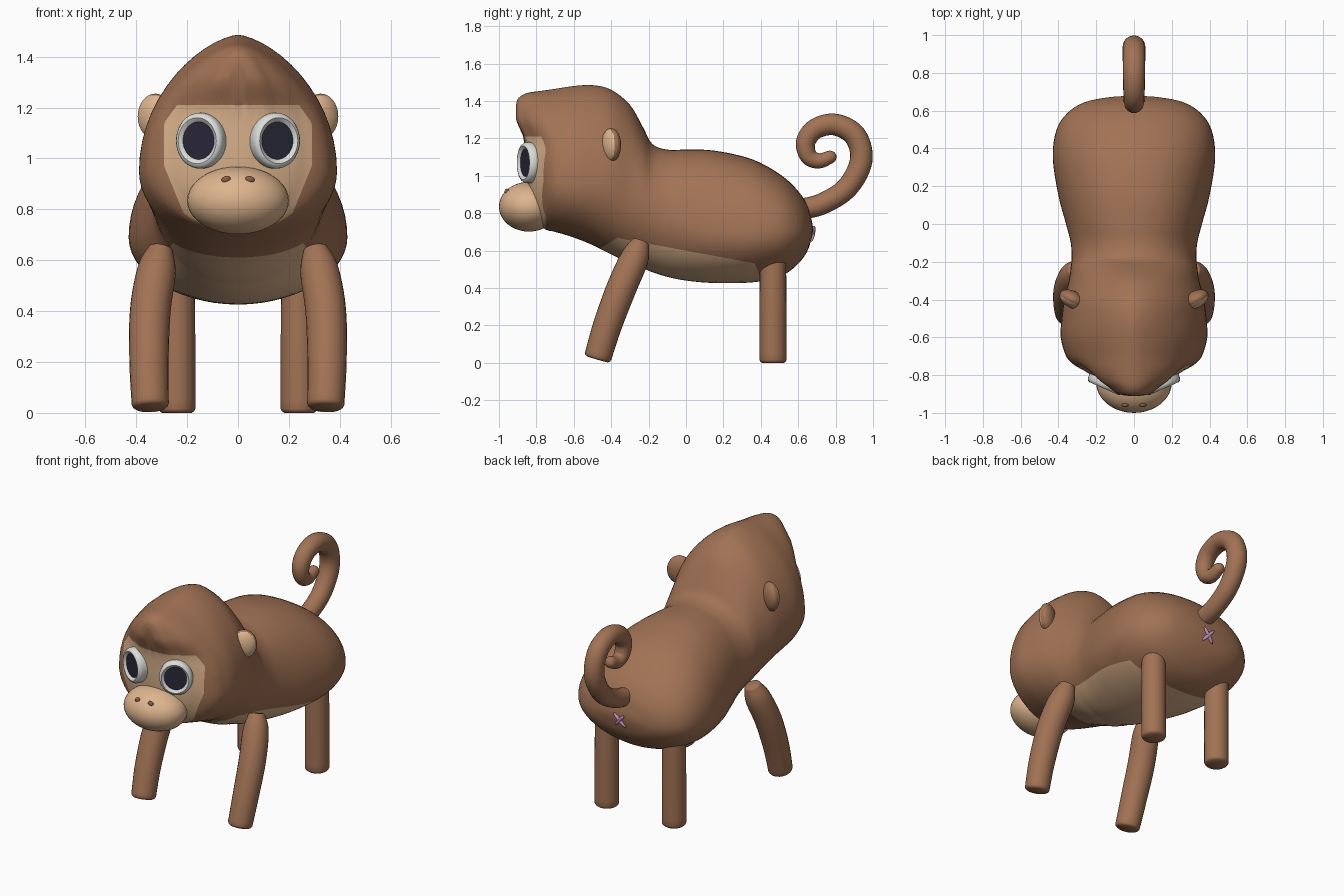
import bpy, bmesh, math
from mathutils import Vector, Matrix

if "Cube" in bpy.data.objects:
    bpy.data.objects.remove(bpy.data.objects["Cube"])


def material(name, rgb):
    m = bpy.data.materials.new(name)
    m.diffuse_color = (*rgb, 1)
    m.use_nodes = True
    m.node_tree.nodes["Principled BSDF"].inputs["Base Color"].default_value = m.diffuse_color
    return m


BROWN = material("brown fur", (0.36, 0.17, 0.09))
TAN = material("tan skin", (0.73, 0.46, 0.27))
WHITE = material("eye white", (0.72, 0.72, 0.70))
DARK = material("dark pupil", (0.022, 0.02, 0.04))
NOSE = material("nostril brown", (0.27, 0.11, 0.055))
PINK = material("pink", (0.60, 0.30, 0.56))


def finish(bm, name, mats, angle=50):
    bmesh.ops.recalc_face_normals(bm, faces=bm.faces)
    me = bpy.data.meshes.new(name)
    bm.to_mesh(me)
    bm.free()
    ob = bpy.data.objects.new(name, me)
    bpy.context.collection.objects.link(ob)
    for m in mats:
        me.materials.append(m)
    bpy.ops.object.select_all(action='DESELECT')
    ob.select_set(True)
    bpy.context.view_layer.objects.active = ob
    bpy.ops.object.shade_smooth_by_angle(angle=math.radians(angle))
    return ob


def spline(pts, n):
    """Smooth samples through a list of equal-length tuples."""
    out = []
    for i in range(len(pts) - 1):
        a, b, c, d = (pts[max(0, min(len(pts) - 1, i + k))] for k in (-1, 0, 1, 2))
        for s in range(n):
            t = s / n
            out.append([0.5 * (2 * q + (r - p) * t + (2 * p - 5 * q + 4 * r - w) * t * t
                               + (3 * q - p - 3 * r + w) * t ** 3)
                        for p, q, r, w in zip(a, b, c, d)])
    return out + [list(pts[-1])]


def loft(rings):
    bm = bmesh.new()
    vs = [[bm.verts.new(p) for p in r] for r in rings]
    n = len(vs[0])
    for a, b in zip(vs, vs[1:]):
        for i in range(n):
            bm.faces.new((a[i], a[(i + 1) % n], b[(i + 1) % n], b[i]))
    bm.faces.new(vs[0])
    bm.faces.new(vs[-1])
    return bm


def tube(name, path, mat, cap, sides=24):
    """Tube through (x, y, z, radius) points; cap lists (offset, scale) end rings."""
    pts = spline(path, 5)
    co = [Vector(p[:3]) for p in pts]
    rad = [p[3] for p in pts]
    t0, t1 = (co[0] - co[1]).normalized(), (co[-1] - co[-2]).normalized()
    head = [(co[0] + t0 * o * rad[0], rad[0] * s) for o, s in reversed(cap)]
    tail = [(co[-1] + t1 * o * rad[-1], rad[-1] * s) for o, s in cap]
    allp = head + list(zip(co, rad)) + tail
    rings = []
    for i, (c, r) in enumerate(allp):
        t = (allp[min(i + 1, len(allp) - 1)][0] - allp[max(i - 1, 0)][0]).normalized()
        u = (Vector((1, 0, 0)) - t * t.x).normalized()
        v = t.cross(u)
        rings.append([c + r * (u * math.cos(a) + v * math.sin(a))
                      for a in (math.tau * k / sides for k in range(sides))])
    return finish(loft(rings), name, [mat])


def ellipsoid(name, centre, radii, mats, rot=Matrix(), rule=None, seg=32):
    bm = bmesh.new()
    bmesh.ops.create_uvsphere(bm, u_segments=seg, v_segments=seg // 2, radius=1)
    if rule:
        for f in bm.faces:
            f.material_index = int(rule(f.calc_center_median()))
    m = Matrix.Translation(centre) @ rot @ Matrix.Diagonal((*radii, 1))
    bmesh.ops.transform(bm, matrix=m, verts=bm.verts)
    return finish(bm, name, mats)


def paint(bm, near, planes, index):
    """Cut a patch bounded by planes (point, outward normal) and colour it."""
    planes = [(Vector(c), Vector(n).normalized()) for c, n in planes]
    for c, n in planes:
        fs = [f for f in bm.faces if near(f.calc_center_median())]
        geom = set(fs) | {e for f in fs for e in f.edges} | {v for f in fs for v in f.verts}
        bmesh.ops.bisect_plane(bm, geom=list(geom), plane_co=c, plane_no=n, dist=1e-5)
    for f in bm.faces:
        p = f.calc_center_median()
        if near(p) and all((p - c).dot(n) < 0 for c, n in planes):
            f.material_index = index


# Body and head: y, top, bottom, half width, height of widest point, upper taper
sections = [
    (-.91, 1.37, 1.25, .03, 1.31, 1.0), (-.90, 1.41, 1.0, .10, 1.2, 1.0),
    (-.87, 1.435, .82, .17, 1.05, 1.0), (-.83, 1.447, .74, .25, 1.0, 1.1),
    (-.77, 1.455, .71, .32, .97, 1.2), (-.70, 1.465, .70, .36, .96, 1.3),
    (-.60, 1.48, .67, .388, .95, 1.3), (-.50, 1.485, .63, .383, .95, 1.3),
    (-.40, 1.46, .58, .37, .94, 1.25), (-.30, 1.38, .53, .345, .88, 1.2),
    (-.23, 1.26, .505, .335, .85, 1.1), (-.18, 1.17, .485, .33, .82, 1.0),
    (-.10, 1.14, .46, .335, .78, .95), (0, 1.14, .44, .36, .74, .9),
    (.15, 1.135, .427, .40, .70, .9), (.35, 1.09, .43, .43, .69, .9),
    (.50, 1.01, .46, .41, .70, .9), (.59, .93, .52, .35, .70, .9),
    (.645, .85, .59, .26, .70, .95), (.67, .77, .66, .14, .71, 1.0),
    (.678, .73, .70, .04, .715, 1.0)]
rings = []
for y, top, bot, w, mid, p in spline(sections, 4):
    ring = []
    for k in range(56):
        a = math.tau * k / 56
        c, s = math.cos(a), math.sin(a)
        z = mid + s * ((top - mid) if s > 0 else (mid - bot))
        x = math.copysign(w * abs(c) ** (p if s > 0 else 1), c)
        # Face is set back below the brow
        h = min(1, max(0, (1.32 - z) / .14))
        f = min(1, max(0, (-.70 - y) / .12))
        ring.append((x, y + .045 * f * h * h * (3 - 2 * h), z))
    rings.append(ring)
bm = loft(rings)
face = [((0, 0, 1.21), (0, 0, 1)), ((0, -.75, 0), (0, 1, 0))]
for s in (1, -1):
    face += [((s * .29, 0, 0), (s, 0, 0)),
             ((s * .24, 0, 1.21), (s * .07, 0, .05)),
             ((s * .29, 0, .97), (s * .22, 0, -.09))]
paint(bm, lambda p: p.y < -.68, face, 1)
belly = [((0, 0, .60), (0, .185, 1)), ((0, .385, .49), (0, 1, .4)),
         ((0, -.47, .605), (0, -.6, 1))]
paint(bm, lambda p: p.z < .75 and p.y > -.6, belly, 1)
finish(bm, "body_and_head", [BROWN, TAN])

# Muzzle
ellipsoid("muzzle", (0, -.84, .835), (.20, .16, .133), [TAN], seg=40)

# Eye profile: radius, height above the face
eye = [(.001, .012), (.035, .012), (.067, .012), (.072, .018), (.082, .025),
       (.092, .021), (.099, .008), (.10, -.008), (.098, -.05)]
soft = [(.12, .95), (.22, .82)]
dome = [(.35, .94), (.7, .71), (.92, .39), (.99, .1)]
for s, side in ((1, "left"), (-1, "right")):
    # Eyes: white rim around a flat dark pupil, turned outward
    bm = loft([[(r * math.cos(math.tau * k / 40), -h, 1.1 * r * math.sin(math.tau * k / 40))
                for k in range(40)] for r, h in eye])
    for f in bm.faces:
        p = f.calc_center_median()
        f.material_index = int(p.y < -.0119 and all(abs(v.co.y + .012) < 1e-5 for v in f.verts))
    m = Matrix.Translation((s * .15, -.848, 1.07)) @ Matrix.Rotation(s * math.radians(24), 4, 'Z')
    bmesh.ops.transform(bm, matrix=m, verts=bm.verts)
    finish(bm, side + "_eye", [WHITE, DARK], 40)

    # Nostrils
    ellipsoid(side + "_nostril", (s * .047, -.958, .917), (.019, .012, .014), [NOSE],
              Matrix.Rotation(s * .3, 4, 'Y'), seg=16)

    # Ears with tan fronts
    ellipsoid(side + "_ear", (s * .325, -.40, 1.165), (.075, .045, .09), [BROWN, TAN],
              Matrix.Rotation(s * math.radians(28), 4, 'Z'), lambda p: p.y < -.3)

    # Legs
    tube(side + "_front_leg", [(s * .305, -.245, .64, .05), (s * .32, -.275, .56, .076),
                               (s * .345, -.345, .40, .08), (s * .35, -.42, .20, .077),
                               (s * .345, -.47, .035, .073)], BROWN, soft)
    tube(side + "_back_leg", [(s * .24, .465, .60, .07), (s * .24, .465, .30, .072),
                              (s * .24, .465, .016, .072)], BROWN, soft)

    # Crossed pink bars at the rear
    ellipsoid(side + "_rear_bar", (0, .678, .69), (.058, .012, .011), [PINK],
              Matrix.Rotation(-.2, 4, 'X') @ Matrix.Rotation(s * .85, 4, 'Y'), seg=16)

# Curled tail
tube("tail", [(0, .60, .82, .056), (0, .72, .847, .057), (0, .85, .925, .058),
              (0, .925, 1.04, .06), (0, .935, 1.14, .06), (0, .89, 1.23, .06),
              (0, .79, 1.275, .058), (0, .69, 1.25, .055), (0, .64, 1.18, .052),
              (0, .655, 1.105, .046), (0, .71, 1.08, .041), (0, .77, 1.10, .035)],
     BROWN, dome)
